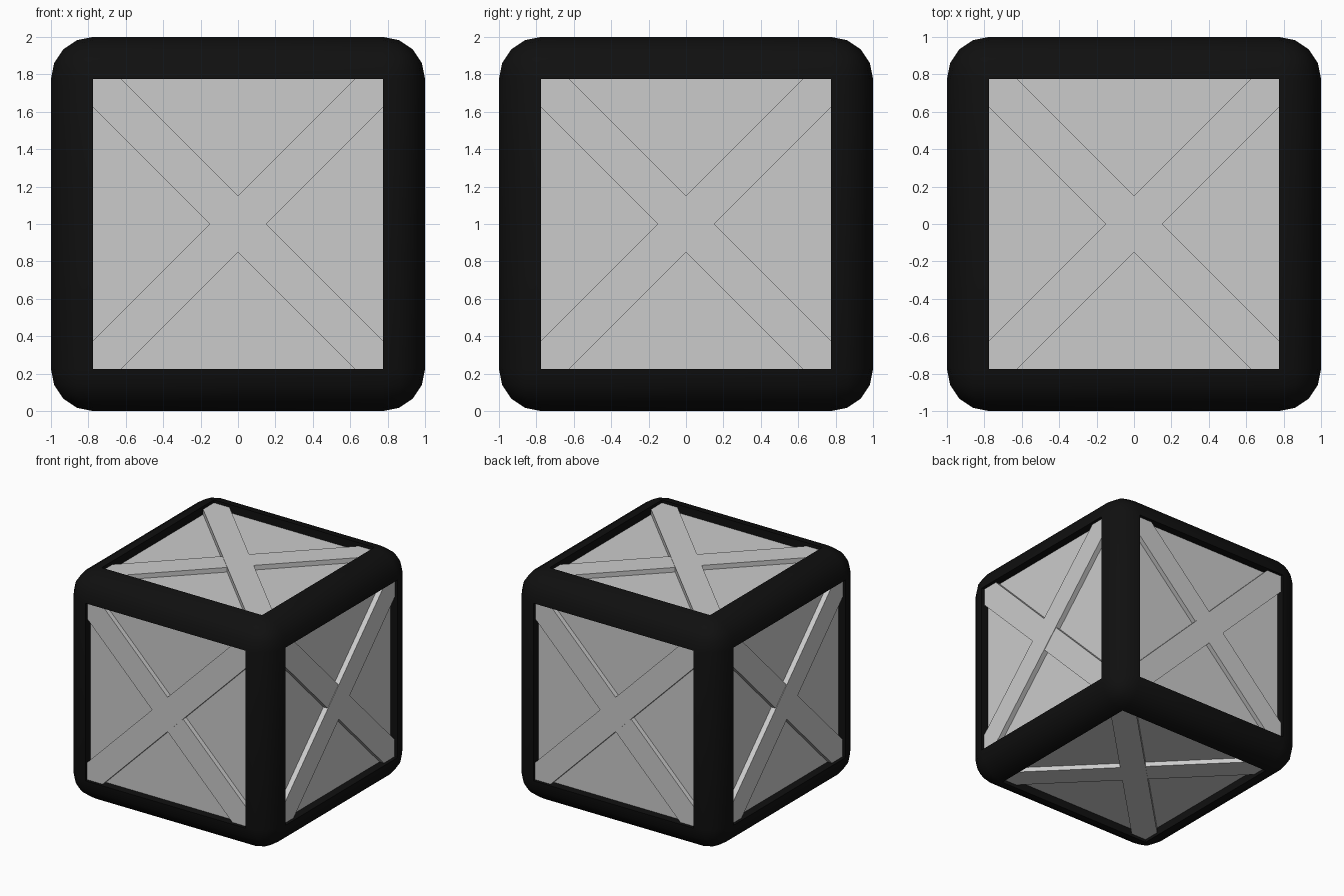
import bpy, bmesh
from math import radians
from mathutils import Matrix, Vector

if "Cube" in bpy.data.objects:
    bpy.data.objects.remove(bpy.data.objects["Cube"])

H = 0.775        # half size of each face opening
W = 0.15         # brace half width measured along the face edge
PANEL = 0.93     # distance of panel surface from the crate centre
UP = Matrix.Translation((0, 0, 1))


def add_object(name, bm):
    bmesh.ops.recalc_face_normals(bm, faces=bm.faces)
    mesh = bpy.data.meshes.new(name)
    bm.to_mesh(mesh)
    bm.free()
    ob = bpy.data.objects.new(name, mesh)
    bpy.context.collection.objects.link(ob)
    return ob


def plate(name, outline, near, far, matrix):
    """Extrude an outline (u, v) along the face normal from near to far."""
    bm = bmesh.new()
    face = bm.faces.new([bm.verts.new((u, v, near)) for u, v in outline])
    ext = bmesh.ops.extrude_face_region(bm, geom=[face], use_keep_orig=True)
    verts = [g for g in ext["geom"] if isinstance(g, bmesh.types.BMVert)]
    bmesh.ops.translate(bm, verts=verts, vec=(0, 0, far - near))
    bmesh.ops.transform(bm, matrix=UP @ matrix, verts=bm.verts)
    return add_object(name, bm)


# rounded frame: bevelled cube whose six flat faces are sunk to form openings
bm = bmesh.new()
bmesh.ops.create_cube(bm, size=2, matrix=UP)
bmesh.ops.bevel(bm, geom=bm.edges[:], offset=1 - H, offset_type='OFFSET',
                segments=4, profile=0.5, affect='EDGES')
flats = sorted(bm.faces, key=lambda f: -f.calc_area())[:6]
for f in flats:
    normal = f.normal.copy()
    inner = bmesh.ops.extrude_discrete_faces(bm, faces=[f])["faces"][0]
    bmesh.ops.translate(bm, verts=inner.verts, vec=-normal * (1 - PANEL + 0.03))
    bm.faces.remove(inner)
bmesh.ops.remove_doubles(bm, verts=bm.verts, dist=1e-4)

# close each opening with its inner wall, if the sunk face left it open
rim = [e for e in bm.edges if e.is_boundary]
ext = bmesh.ops.extrude_edge_only(bm, edges=rim)
for v in [g for g in ext["geom"] if isinstance(g, bmesh.types.BMVert)]:
    c = v.co - Vector((0, 0, 1))
    axis = max(range(3), key=lambda i: abs(c[i]))
    v.co[axis] -= (0.1 if c[axis] > 0 else -0.1)
frame = add_object("frame", bm)
black = bpy.data.materials.new("black")
black.diffuse_color = (0.005, 0.005, 0.005, 1)
black.use_nodes = True
black.node_tree.nodes["Principled BSDF"].inputs["Base Color"].default_value = black.diffuse_color
frame.data.materials.append(black)
bpy.context.view_layer.objects.active = frame
frame.select_set(True)
bpy.ops.object.shade_smooth_by_angle(angle=radians(35))

# panel and crossed braces on every face; sign picks the brace lying on top
front = Matrix.Rotation(radians(90), 4, 'X')
faces = {
    "front": (front, 1),
    "right": (Matrix.Rotation(radians(90), 4, 'Z') @ front, 1),
    "back": (Matrix.Rotation(radians(180), 4, 'Z') @ front, 1),
    "left": (Matrix.Rotation(radians(270), 4, 'Z') @ front, 1),
    "top": (Matrix.Identity(4), -1),
    "bottom": (Matrix.Rotation(radians(180), 4, 'X'), -1),
}
square = [(-H, -H), (H, -H), (H, H), (-H, H)]
diagonal = [(-H, -H), (W - H, -H), (H, H - W), (H, H), (H - W, H), (-H, W - H)]
for side, (matrix, sign) in faces.items():
    plate(side + "_panel", square, PANEL - 0.05, PANEL, matrix)
    plate(side + "_upper_brace", [(u * sign, v) for u, v in diagonal],
          PANEL, 0.975, matrix)
    plate(side + "_lower_brace", [(-u * sign, v) for u, v in diagonal],
          PANEL, 0.971, matrix)
